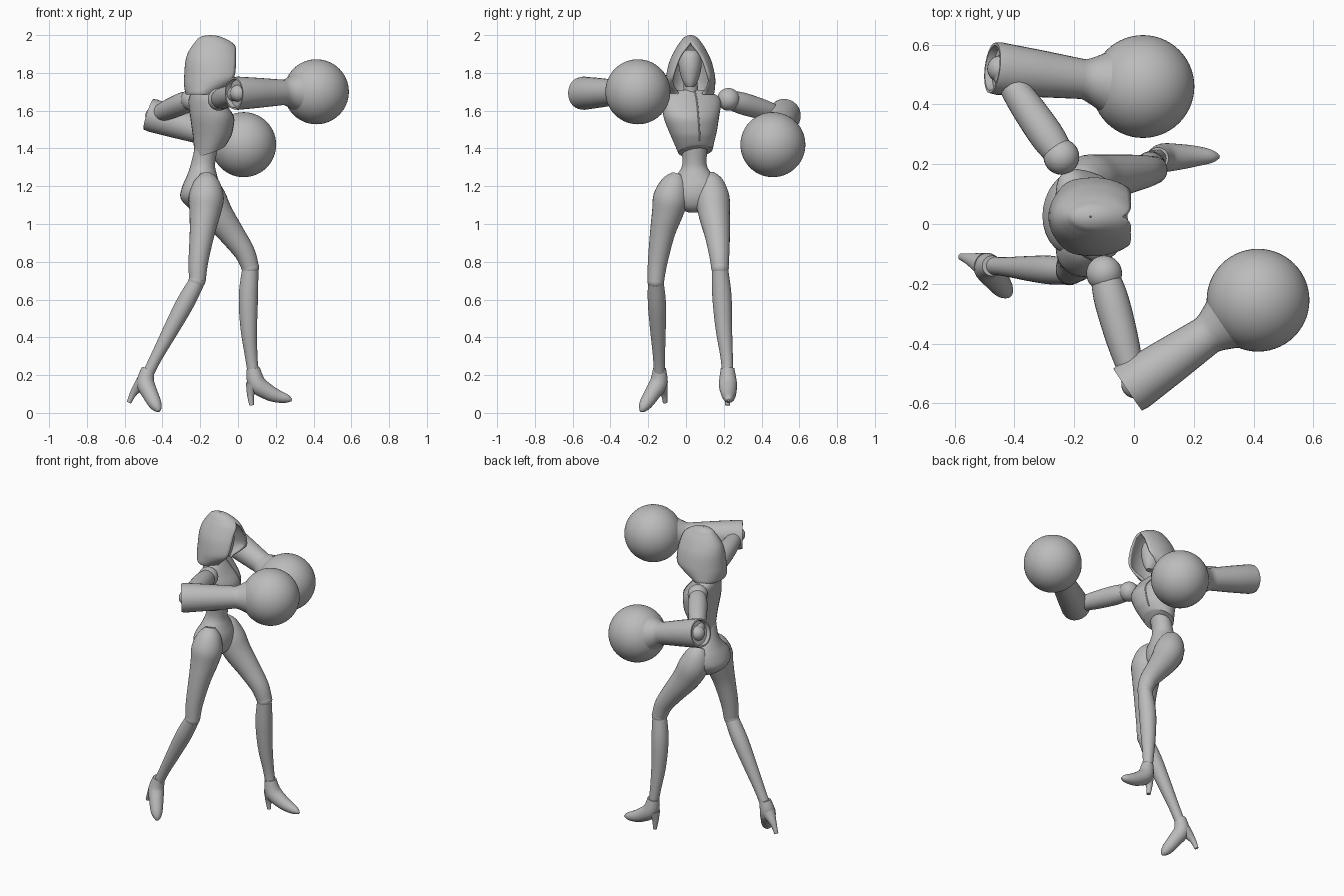
import bpy, bmesh, math
from mathutils import Vector

if "Cube" in bpy.data.objects:
    bpy.data.objects.remove(bpy.data.objects["Cube"], do_unlink=True)

grey = bpy.data.materials.new("neutral grey")
grey.use_nodes = True
GREY = (0.5, 0.5, 0.5, 1)
grey.diffuse_color = GREY
grey.node_tree.nodes["Principled BSDF"].inputs["Base Color"].default_value = GREY
SIDES = 28


def finish(name, bm, angle=40):
    bmesh.ops.remove_doubles(bm, verts=bm.verts, dist=1e-5)
    bmesh.ops.recalc_face_normals(bm, faces=bm.faces)
    mesh = bpy.data.meshes.new(name)
    bm.to_mesh(mesh)
    bm.free()
    mesh.materials.append(grey)
    mesh.shade_smooth()
    mesh.set_sharp_from_angle(angle=math.radians(angle))
    ob = bpy.data.objects.new(name, mesh)
    bpy.context.collection.objects.link(ob)
    return ob


def refine(rows, steps=4):
    """Smooth curve through rows of numbers."""
    out = []
    for i in range(len(rows) - 1):
        a, b, c, d = (rows[max(0, min(len(rows) - 1, i + k))] for k in (-1, 0, 1, 2))
        for s in range(steps):
            t = s / steps
            out.append([q + t / 2 * (r - p + t * (2 * p - 5 * q + 4 * r - w + t * (3 * (q - r) + w - p)))
                        for p, q, r, w in zip(a, b, c, d)])
    return out + [list(rows[-1])]


def loft(name, rings, closed=True, caps=True):
    bm = bmesh.new()
    rows = [[bm.verts.new(p) for p in ring] for ring in rings]
    n = len(rows[0])
    for lo, hi in zip(rows, rows[1:]):
        for i in range(n if closed else n - 1):
            j = (i + 1) % n
            bm.faces.new((lo[i], lo[j], hi[j], hi[i]))
    if caps:
        bm.faces.new(rows[0])
        bm.faces.new(rows[-1])
    return finish(name, bm)


def tube(name, points, ref=(0, 1, 0), smooth=True):
    """Round limb through (x, y, z, radius) points."""
    pts = refine(points) if smooth else points
    centres = [Vector(p[:3]) for p in pts]
    rings = []
    for i, c in enumerate(centres):
        if smooth:
            axis = centres[min(i + 1, len(pts) - 1)] - centres[max(i - 1, 0)]
        else:
            axis = centres[-1] - centres[0]
        u = axis.cross(Vector(ref)).normalized()
        v = axis.cross(u).normalized()
        r = max(pts[i][3], 0.004)
        rings.append([c + r * (math.cos(a) * u + math.sin(a) * v)
                      for a in (math.tau * k / SIDES for k in range(SIDES))])
    return loft(name, rings)


def stack(name, sections, twist, lift=0):
    """Upright body from (z, x, y, half depth, half width) sections; lift raises the front hem."""
    t = math.radians(twist)
    rings = []
    for i, (z, x, y, d, w) in enumerate(refine(sections)):
        ring = []
        for k in range(SIDES):
            a = math.tau * k / SIDES
            p, q = d * math.cos(a), w * math.sin(a)
            ring.append(Vector((x + p * math.cos(t) - q * math.sin(t),
                                y + p * math.sin(t) + q * math.cos(t),
                                z + lift * math.cos(a) * max(0, 1 - i / 6))))
        rings.append(ring)
    return loft(name, rings)


def ball(name, centre, radius, segs=24):
    bm = bmesh.new()
    bmesh.ops.create_uvsphere(bm, u_segments=segs, v_segments=segs // 2, radius=radius)
    bmesh.ops.translate(bm, verts=bm.verts, vec=Vector(centre))
    return finish(name, bm)


# Torso
jacket = [(1.385, -.15, .05, .08, .092), (1.44, -.14, .042, .093, .112), (1.50, -.135, .035, .105, .133),
          (1.57, -.138, .028, .11, .152), (1.64, -.165, .03, .085, .162), (1.68, -.177, .03, .065, .142),
          (1.71, -.18, .03, .045, .075)]
stack("jacket", jacket, 20, .03)
stack("waist_and_hips", [(1.06, -.18, .045, .03, .03), (1.09, -.19, .04, .075, .09), (1.14, -.20, .04, .104, .135),
                         (1.20, -.195, .04, .098, .14), (1.26, -.19, .045, .078, .095),
                         (1.32, -.185, .045, .064, .064), (1.44, -.16, .045, .06, .075)], -10)
f = math.radians(20)
tube("jacket_zip", [(x + d * math.cos(f), y + d * math.sin(f), z, .004) for z, x, y, d, w in jacket[1:]])
tube("neck", [(-.175, .025, 1.64, .05), (-.165, .025, 1.70, .04), (-.15, .022, 1.78, .036)])

# Hooded head; each hood level is z, middle, half depth, half width, opening half angle
stack("face", [(1.725, -.11, .022, .03, .02), (1.76, -.12, .022, .055, .042), (1.83, -.125, .022, .072, .06),
               (1.89, -.13, .022, .07, .058), (1.92, -.135, .022, .05, .04)], 0)
levels = [(1.685, -.185, .09, .122, .55), (1.70, -.18, .10, .127, .65), (1.74, -.146, .14, .131, .85),
          (1.78, -.125, .160, .13, .85), (1.85, -.126, .154, .115, .72), (1.90, -.128, .14, .094, .58),
          (1.94, -.127, .118, .072, .28), (1.965, -.132, .094, .054, 0), (1.985, -.142, .066, .038, 0),
          (1.996, -.145, .035, .02, 0), (2.0, -.145, .003, .003, 0)]
arcs = []
for z, x, d, w, gap in refine(levels):
    gap = max(gap, 0)
    angles = [gap + (math.tau - 2 * gap) * k / 36 for k in range(37)]
    arcs.append([Vector((x + d * math.cos(a), .024 + w * math.sin(a), z)) for a in angles])
hood = loft("hood", arcs, closed=False, caps=False)
shell = hood.modifiers.new("thickness", "SOLIDIFY")
shell.thickness = .012
shell.offset = -1

# Arms, each ending in a large ball
ARMS = {
    "right": ((-.10, -.165, 1.66), (-.018, -.552, 1.692), (.415, -.255, 1.70)),
    "left": ((-.243, .225, 1.66), (-.47, .522, 1.58), (.03, .46, 1.42)),
}
# Distance along the forearm and radius, from the hollow elbow cuff to the flared wrist
CUFF = [(.02, .06), (.02, .072), (-.004, .076), (-.004, .085), (.02, .088), (.16, .079), (.30, .068),
        (.32, .067), (.34, .074), (.37, .088), (.41, .11)]
for side, (shoulder, elbow, hand) in ARMS.items():
    s, e, h = Vector(shoulder), Vector(elbow), Vector(hand)
    way = (h - e).normalized()
    joint = e + way * .025
    ball(side + "_shoulder_joint", s, .06, 28)
    tube(side + "_upper_arm", [(*s.lerp(joint, t), r) for t, r in
                               ((.05, .05), (.25, .058), (.6, .054), (.88, .043), (1, .038))], (0, 0, 1))
    ball(side + "_elbow_joint", joint, .045)
    tube(side + "_forearm_cuff", [(*(e + way * d), r) for d, r in CUFF], (0, 0, 1), smooth=False)
    ball(side + "_hand_ball", h, .172, 56)

# Legs
tube("right_thigh", [(-.17, -.045, 1.265, .03), (-.167, -.058, 1.22, .07), (-.168, -.08, 1.14, .093),
                     (-.175, -.098, 1.06, .083), (-.19, -.125, .95, .066), (-.21, -.15, .80, .052),
                     (-.215, -.16, .70, .044)])
tube("left_thigh", [(-.195, .12, 1.265, .03), (-.18, .13, 1.22, .068), (-.155, .14, 1.14, .09),
                    (-.108, .15, 1.05, .083), (-.035, .165, .95, .068), (.035, .175, .85, .055),
                    (.065, .18, .77, .046)])
ball("right_knee_joint", (-.217, -.16, .70), .045)
ball("left_knee_joint", (.065, .18, .77), .047)
tube("right_shin", [(-.22, -.16, .69, .042), (-.28, -.154, .58, .048), (-.35, -.149, .45, .042),
                    (-.43, -.143, .30, .032), (-.475, -.14, .21, .03)])
tube("left_shin", [(.065, .18, .76, .043), (.055, .19, .62, .051), (.057, .20, .45, .044),
                   (.07, .215, .30, .033), (.08, .22, .22, .03)])

# High-heeled shoes
tube("right_shoe", [(-.475, -.14, .235, .034), (-.49, -.145, .16, .047), (-.465, -.18, .10, .042),
                    (-.44, -.212, .05, .035), (-.425, -.23, .022, .022), (-.42, -.24, .008, .006)], (.83, .55, 0))
tube("left_shoe", [(.08, .22, .235, .036), (.10, .222, .155, .048), (.16, .225, .11, .042),
                   (.21, .227, .088, .034), (.26, .226, .075, .022), (.285, .225, .067, .006)])
tube("right_heel", [(-.505, -.135, .16, .04), (-.55, -.118, .11, .02), (-.577, -.11, .055, .012)])
tube("left_heel", [(.08, .22, .15, .04), (.067, .22, .10, .02), (.072, .22, .04, .012)])
